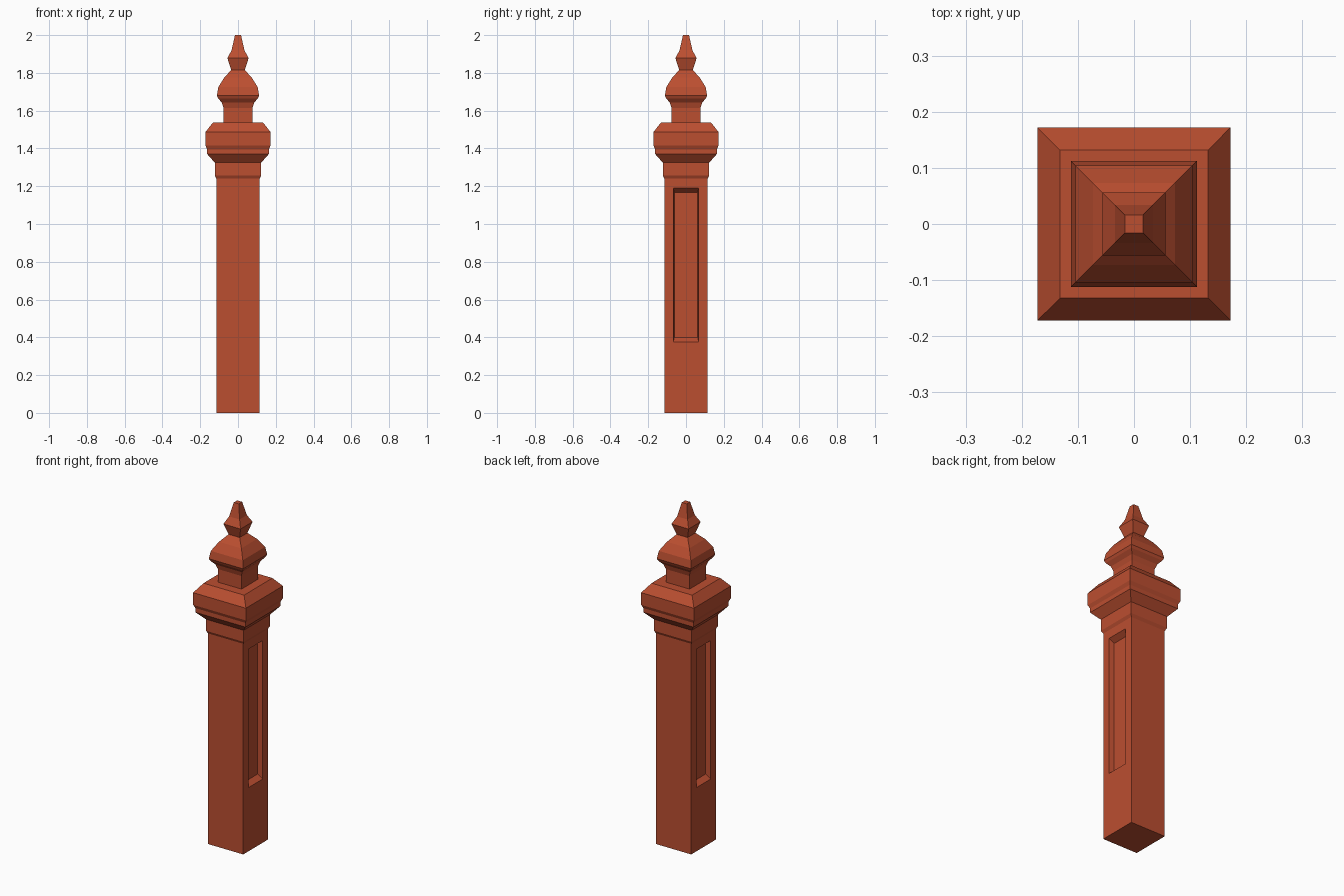
import bpy
import bmesh

if "Cube" in bpy.data.objects:
    bpy.data.objects.remove(bpy.data.objects["Cube"])

TERRACOTTA = (0.50, 0.077, 0.03, 1.0)
paint = bpy.data.materials.new("terracotta red")
paint.use_nodes = True
paint.diffuse_color = TERRACOTTA
paint.node_tree.nodes["Principled BSDF"].inputs["Base Color"].default_value = TERRACOTTA


def square_loft(bm, profile, close_bottom=False, close_top=False):
    """Stack square rings given as (half width, height)."""
    corners = ((-1, -1), (1, -1), (1, 1), (-1, 1))
    rings = [[bm.verts.new((sx * r, sy * r, z)) for sx, sy in corners]
             for r, z in profile]
    for low, high in zip(rings, rings[1:]):
        for i in range(4):
            j = (i + 1) % 4
            bm.faces.new((low[i], low[j], high[j], high[i]))
    if close_bottom:
        bm.faces.new(rings[0][::-1])
    if close_top:
        bm.faces.new(rings[-1])
    bm.normal_update()


def recess(bm, face, steps):
    """Sink a panel: each step is (depth, half width, bottom, top)."""
    side = 1 if face.normal.x > 0 else -1
    surface = abs(face.verts[0].co.x)
    middle = face.calc_center_median().z
    for depth, half, bottom, top in steps:
        bmesh.ops.inset_individual(bm, faces=[face], thickness=0.004)
        for v in face.verts:
            v.co.x = side * (surface - depth)
            v.co.y = half if v.co.y > 0 else -half
            v.co.z = top if v.co.z > middle else bottom


def finish(bm, name):
    mesh = bpy.data.meshes.new(name)
    bm.to_mesh(mesh)
    bm.free()
    mesh.materials.append(paint)
    obj = bpy.data.objects.new(name, mesh)
    bpy.context.collection.objects.link(obj)


# Square shaft with a sunk panel in each side
bm = bmesh.new()
square_loft(bm, [(0.114, 0), (0.114, 1.24)], close_bottom=True)
for face in [f for f in bm.faces if abs(f.normal.x) > 0.9]:
    recess(bm, face, [(0, 0.067, 0.375, 1.19), (0.03, 0.062, 0.398, 1.168)])
finish(bm, "shaft")

# Moulded parts above the shaft, each starting where the last one ends
parts = {
    "collar": [(0.114, 1.24), (0.123, 1.257), (0.123, 1.325)],
    "cap": [(0.123, 1.325), (0.163, 1.37), (0.163, 1.395), (0.172, 1.415),
            (0.172, 1.487), (0.132, 1.538), (0.077, 1.538)],
    "finial_neck": [(0.077, 1.538), (0.077, 1.615), (0.086, 1.643),
                    (0.105, 1.665), (0.112, 1.68)],
    "finial_bulb": [(0.112, 1.68), (0.104, 1.725), (0.073, 1.775),
                    (0.036, 1.815)],
    "finial_tip": [(0.036, 1.815), (0.056, 1.878), (0.034, 1.92), (0.016, 2.0)],
}
for name, profile in parts.items():
    bm = bmesh.new()
    square_loft(bm, profile, close_top=(name == "finial_tip"))
    finish(bm, name)
